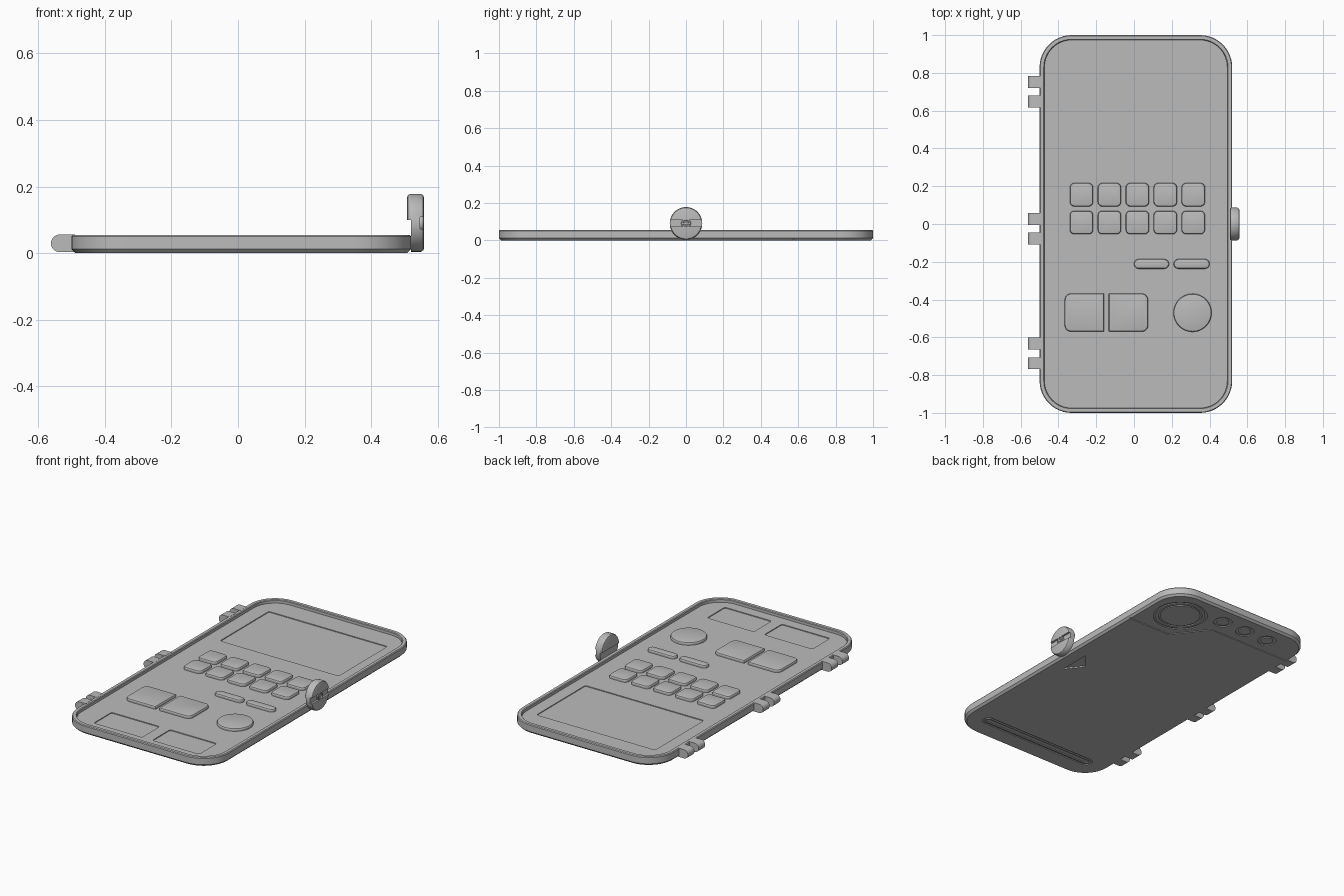
import bpy, bmesh, math
from math import pi, cos, sin
from mathutils import Matrix

if "Cube" in bpy.data.objects:
    bpy.data.objects.remove(bpy.data.objects["Cube"])

grey = bpy.data.materials.new("mid grey")
grey.diffuse_color = (0.5, 0.5, 0.5, 1)
grey.use_nodes = True
grey.node_tree.nodes["Principled BSDF"].inputs["Base Color"].default_value = grey.diffuse_color


def rrect(x0, x1, y0, y1, r, inset=0, n=8):
    """Rounded rectangle outline; r lists radii from top right, counterclockwise."""
    r = [r] * 4 if isinstance(r, (int, float)) else r
    x0, x1, y0, y1 = x0 + inset, x1 - inset, y0 + inset, y1 - inset
    pts = []
    for k, (cx, cy, sx, sy) in enumerate([(x1, y1, -1, -1), (x0, y1, 1, -1),
                                          (x0, y0, 1, 1), (x1, y0, -1, 1)]):
        q = max(r[k] - inset, 0.002)
        for i in range(n + 1):
            a = (k + i / n) * pi / 2
            pts.append((cx + sx * q + q * cos(a), cy + sy * q + q * sin(a)))
    return pts


def circle(cx, cy, r, n=40):
    return [(cx + r * cos(2 * pi * i / n), cy + r * sin(2 * pi * i / n)) for i in range(n)]


def loft(name, layers, closed=False, matrix=None):
    """Join equal-length outlines at rising heights; closed makes a ring."""
    bm = bmesh.new()
    rows = [[bm.verts.new((x, y, z)) for x, y in pts] for pts, z in layers]
    n = len(rows[0])
    for a, b in zip(rows, rows[1:] + ([rows[0]] if closed else [])):
        for i in range(n):
            j = (i + 1) % n
            bm.faces.new((a[i], a[j], b[j], b[i]))
    if not closed:
        bm.faces.new(rows[0][::-1])
        bm.faces.new(rows[-1])
    if matrix:
        bm.transform(matrix)
    bmesh.ops.recalc_face_normals(bm, faces=bm.faces)
    me = bpy.data.meshes.new(name)
    bm.to_mesh(me)
    bm.free()
    me.materials.append(grey)
    ob = bpy.data.objects.new(name, me)
    bpy.context.collection.objects.link(ob)
    return ob


def prism(name, pts, z0, z1):
    return loft(name, [(pts, z0), (pts, z1)])


def ring(name, outer, inner, z0, z1):
    return loft(name, [(outer, z0), (outer, z1), (inner, z1), (inner, z0)], closed=True)


def cut(target, cutters):
    bpy.context.view_layer.objects.active = target
    for c in cutters:
        m = target.modifiers.new("cut", 'BOOLEAN')
        m.operation, m.solver, m.object = 'DIFFERENCE', 'EXACT', c
        bpy.ops.object.modifier_apply(modifier=m.name)
        bpy.data.objects.remove(c)


# Tray body with chamfered base, raised rim and sunken floor
FLOOR, TOP = 0.035, 0.055
body = loft("tray_body", [(rrect(-0.5, 0.52, -1, 1, 0.17, i, 12), z) for i, z in [
    (0.012, 0), (0, 0.012), (0, 0.05), (0.004, TOP), (0.022, TOP), (0.026, 0.051), (0.026, FLOOR)]])

# Sunken display panels on the floor
cutters = [prism("pocket", rrect(*b, 0.012), FLOOR - 0.005, 0.1) for b in [
    (-0.38, 0.42, 0.37, 0.84), (-0.335, -0.01, -0.91, -0.74), (0.06, 0.375, -0.91, -0.74)]]

# Underside: lens grooves, slot, triangle and the stepped seam
DEEP = 0.005
for cx, cy, ro, ri in [(0.308, 0.78, 0.155, 0.143), (0.308, 0.78, 0.125, 0.115)] + [
        (x, 0.88, 0.053, 0.036) for x in (0.073, -0.092, -0.257)]:
    cutters.append(ring("groove", circle(cx, cy, ro), circle(cx, cy, ri), -0.02, DEEP))
slot = (-0.39, 0.41, -0.885, -0.815)
cutters.append(ring("groove", rrect(*slot, 0.035), rrect(*slot, 0.035, 0.01), -0.02, DEEP))
cutters.append(prism("groove", rrect(*slot, 0.035, 0.02), -0.02, DEEP))
cutters.append(prism("groove", [(0.43, -0.12), (0.43, 0.08), (0.35, -0.02)], -0.02, 0.008))
seam = [(0.6, 0.58), (0.225, 0.58), (0.07, 0.78), (-0.6, 0.78)]
cutters.append(prism("groove", seam + [(x - 0.003, y - 0.008) for x, y in seam[::-1]], -0.02, 0.004))
cut(body, cutters)


def button(name, outline):
    """Raised key with a softened top edge; outline(inset) gives its shape."""
    loft(name, [(outline(i), z) for i, z in [
        (0, FLOOR - 0.003), (0, 0.045), (0.003, 0.050), (0.009, 0.052)]])


# Keys, pills, split pair and round pad
for row in (0.155, 0.008):
    for k in range(5):
        x = -0.278 + 0.148 * k
        button("key", lambda i: rrect(x - 0.062, x + 0.062, row - 0.062, row + 0.062, 0.025, i))
for x0, x1 in [(0, 0.185), (0.21, 0.4)]:
    button("pill_button", lambda i: rrect(x0, x1, -0.237, -0.186, 0.025, i))
button("left_pad", lambda i: rrect(-0.367, -0.158, -0.57, -0.368, [0.004, 0.035, 0.035, 0.004], i))
button("right_pad", lambda i: rrect(-0.134, 0.075, -0.57, -0.368, [0.035, 0.004, 0.004, 0.035], i))
button("round_pad", lambda i: circle(0.31, -0.47, 0.101 - i, 48))

# Hinge knuckles: round outside, flat against the body
knuckle = [(-0.49, 0.003)] + [(-0.535 + 0.0265 * cos(a), 0.0295 + 0.0265 * sin(a))
           for a in [-pi / 2 - pi * i / 12 for i in range(13)]] + [(-0.49, 0.056)]
to_xz = Matrix(((1, 0, 0, 0), (0, 0, 1, 0), (0, 1, 0, 0), (0, 0, 0, 1)))
for c in (0.7, -0.025, -0.685):
    for d in (0.052, -0.052):
        loft("hinge_knuckle", [(knuckle, c + d - 0.031), (knuckle, c + d + 0.031)], matrix=to_xz)

# Round clasp standing on the right edge, axis along x
to_x = Matrix(((0, 0, 1, 0), (1, 0, 0, 0), (0, 1, 0, 0.091), (0, 0, 0, 1)))


def disc(name, layers):
    return loft(name, [(circle(0, 0, r, 48), x) for r, x in layers], matrix=to_x)


clasp = disc("clasp_disc", [(0.074, 0.507), (0.083, 0.51), (0.087, 0.516), (0.087, 0.549),
                            (0.083, 0.556), (0.074, 0.559)])
band = rrect(-0.1, 0.1, -0.018, 0.018, 0.004)
lower = [(-0.2, -0.2), (0.2, -0.2), (0.2, 0.008), (-0.2, 0.008)]
cut(clasp, [loft("groove", [(band, 0.547), (band, 0.6)], matrix=to_x),
            loft("groove", [(lower, 0.4), (lower, 0.519)], matrix=to_x)])
disc("clasp_boss", [(0.026, 0.53), (0.026, 0.555), (0.023, 0.558), (0.017, 0.558), (0.015, 0.552),
                    (0.009, 0.552), (0.008, 0.556)])

# Smooth the curved walls and keep creases sharp
bpy.ops.object.select_all(action='DESELECT')
for ob in bpy.context.scene.objects:
    ob.select_set(True)
bpy.context.view_layer.objects.active = body
bpy.ops.object.shade_smooth_by_angle(angle=math.radians(30))
